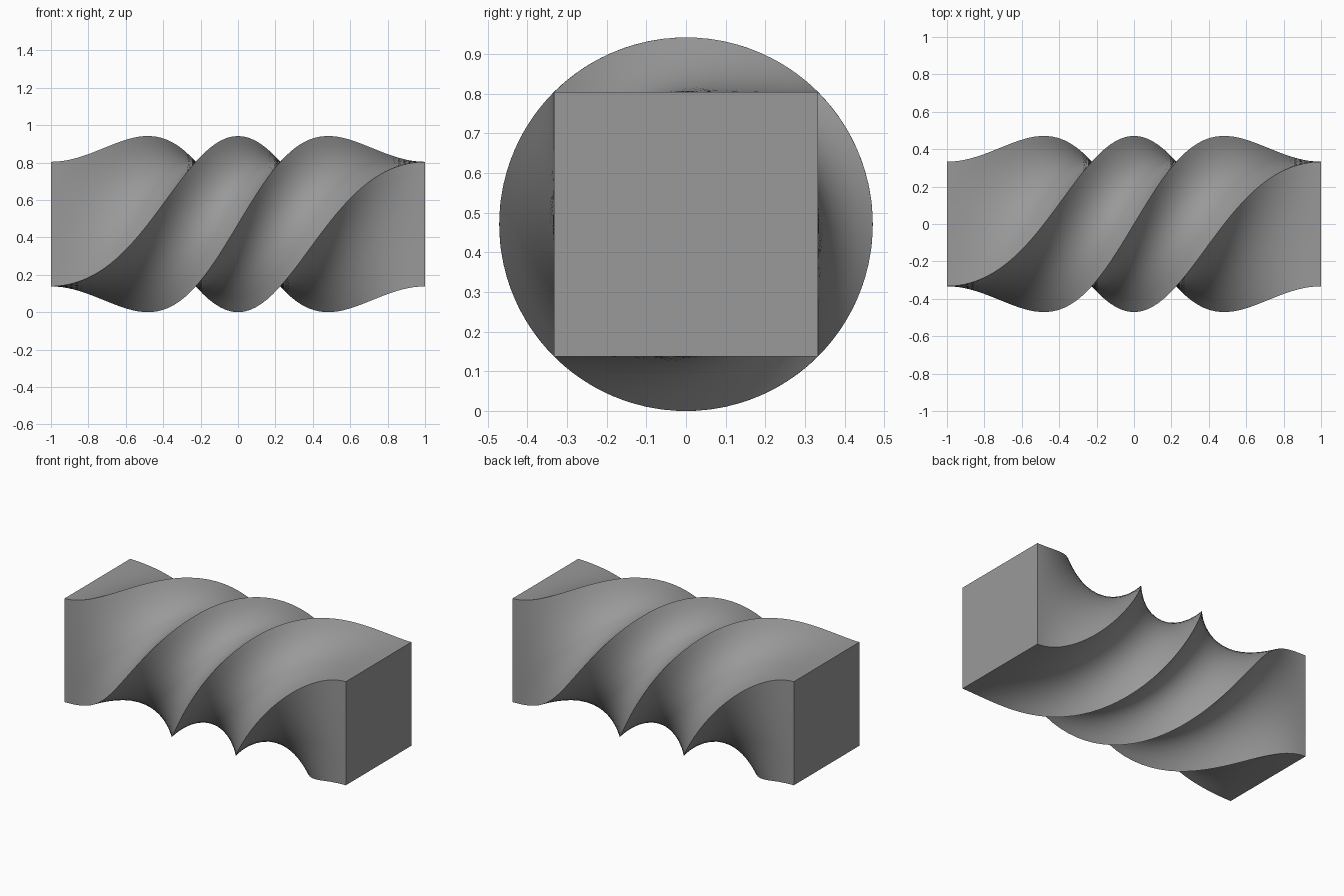
import bpy, bmesh, math
from mathutils import Vector

if "Cube" in bpy.data.objects:
    bpy.data.objects.remove(bpy.data.objects["Cube"])

HALF_LENGTH = 1.0
RADIUS = 0.471            # corner radius of the square section
TURN = math.radians(270)  # total twist along the bar
STEPS = 64
ACROSS = 12               # divisions of each side of the square


def section(bm, t):
    """One square ring, rotated by the eased twist at fraction t."""
    twist = TURN * (3 * t * t - 2 * t ** 3)
    corners = []
    for k in range(4):
        a = math.pi / 4 + k * math.pi / 2 - twist
        corners.append(Vector((HALF_LENGTH * (2 * t - 1),
                               RADIUS * math.cos(a),
                               RADIUS + RADIUS * math.sin(a))))
    return [bm.verts.new(corners[k].lerp(corners[(k + 1) % 4], j / ACROSS))
            for k in range(4) for j in range(ACROSS)]


# Twisted square bar, skinned between rings and capped at both ends
bm = bmesh.new()
rings = [section(bm, i / STEPS) for i in range(STEPS + 1)]
for a, b in zip(rings, rings[1:]):
    for k in range(len(a)):
        n = (k + 1) % len(a)
        bm.faces.new((a[k], a[n], b[n], b[k]))
bm.faces.new(rings[0])
bm.faces.new(rings[-1])
bmesh.ops.recalc_face_normals(bm, faces=bm.faces)

mesh = bpy.data.meshes.new("twisted_bar")
bm.to_mesh(mesh)
bm.free()
bar = bpy.data.objects.new("twisted_bar", mesh)
bpy.context.collection.objects.link(bar)

# Dark grey
grey = bpy.data.materials.new("dark_grey")
grey.diffuse_color = (0.32, 0.32, 0.32, 1)
grey.use_nodes = True
grey.node_tree.nodes["Principled BSDF"].inputs["Base Color"].default_value = grey.diffuse_color
mesh.materials.append(grey)

# Smooth sides with crisp spiral edges
bpy.context.view_layer.objects.active = bar
bar.select_set(True)
bpy.ops.object.shade_smooth_by_angle(angle=math.radians(30))
